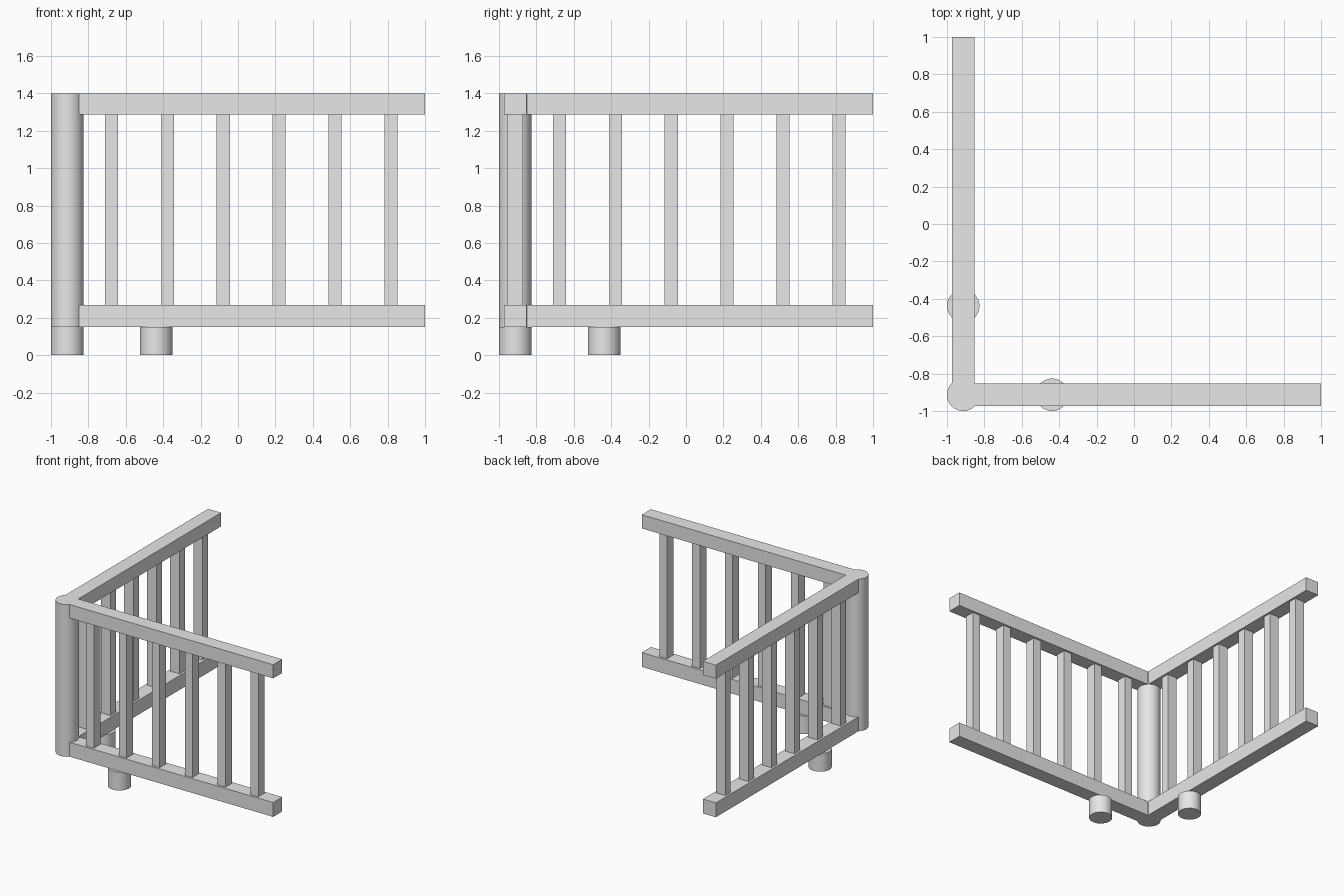
import bpy
import math

cube = bpy.data.objects.get("Cube")
if cube:
    bpy.data.objects.remove(cube, do_unlink=True)

# Single plain grey finish
grey = bpy.data.materials.new("light_grey")
grey.use_nodes = True
grey.diffuse_color = (0.8, 0.8, 0.8, 1)
grey.node_tree.nodes["Principled BSDF"].inputs["Base Color"].default_value = (0.8, 0.8, 0.8, 1)

CORNER = -0.913            # centre line of both fence sides
RAIL = 0.118               # rail thickness
LOW, HIGH = 0.15, 1.4      # underside and top of the fence
RADIUS = 0.087             # post and feet


def finish(name):
    obj = bpy.context.object
    obj.name = obj.data.name = name
    obj.data.materials.append(grey)
    return obj


def box(name, lo, hi):
    bpy.ops.mesh.primitive_cube_add(size=1, location=[(a + b) / 2 for a, b in zip(lo, hi)])
    bpy.context.object.scale = [b - a for a, b in zip(lo, hi)]
    bpy.ops.object.transform_apply(location=False, rotation=False, scale=True)
    return finish(name)


def cylinder(name, x, y, z0, z1):
    bpy.ops.mesh.primitive_cylinder_add(vertices=32, radius=RADIUS, depth=z1 - z0,
                                        location=(x, y, (z0 + z1) / 2))
    bpy.ops.object.shade_smooth_by_angle(angle=math.radians(40))
    return finish(name)


def side_box(name, swap, along, half_depth, z):
    """Box running along x, or along y when swapped."""
    span = [along, (CORNER - half_depth, CORNER + half_depth)]
    if swap:
        span.reverse()
    span.append(z)
    return box(name, [s[0] for s in span], [s[1] for s in span])


# Corner post
cylinder("corner_post", CORNER, CORNER, LOW, HIGH)

# Two matching fence sides
for side, swap in (("front", False), ("side", True)):
    start = CORNER + RAIL / 2 if swap else CORNER - RAIL / 2
    side_box(side + "_bottom_rail", swap, (start, 1), RAIL / 2, (LOW, LOW + RAIL))
    side_box(side + "_top_rail", swap, (start, 1), RAIL / 2, (HIGH - 0.112, HIGH))

    # Balusters between the rails
    for i in range(6):
        c = -0.677 + 0.299 * i
        side_box(f"{side}_baluster_{i + 1}", swap, (c - 0.035, c + 0.035), 0.042,
                 (LOW + RAIL, HIGH - 0.112))

    # Short round foot
    x, y = (CORNER, -0.438) if swap else (-0.438, CORNER)
    cylinder(side + "_foot", x, y, 0, LOW)
